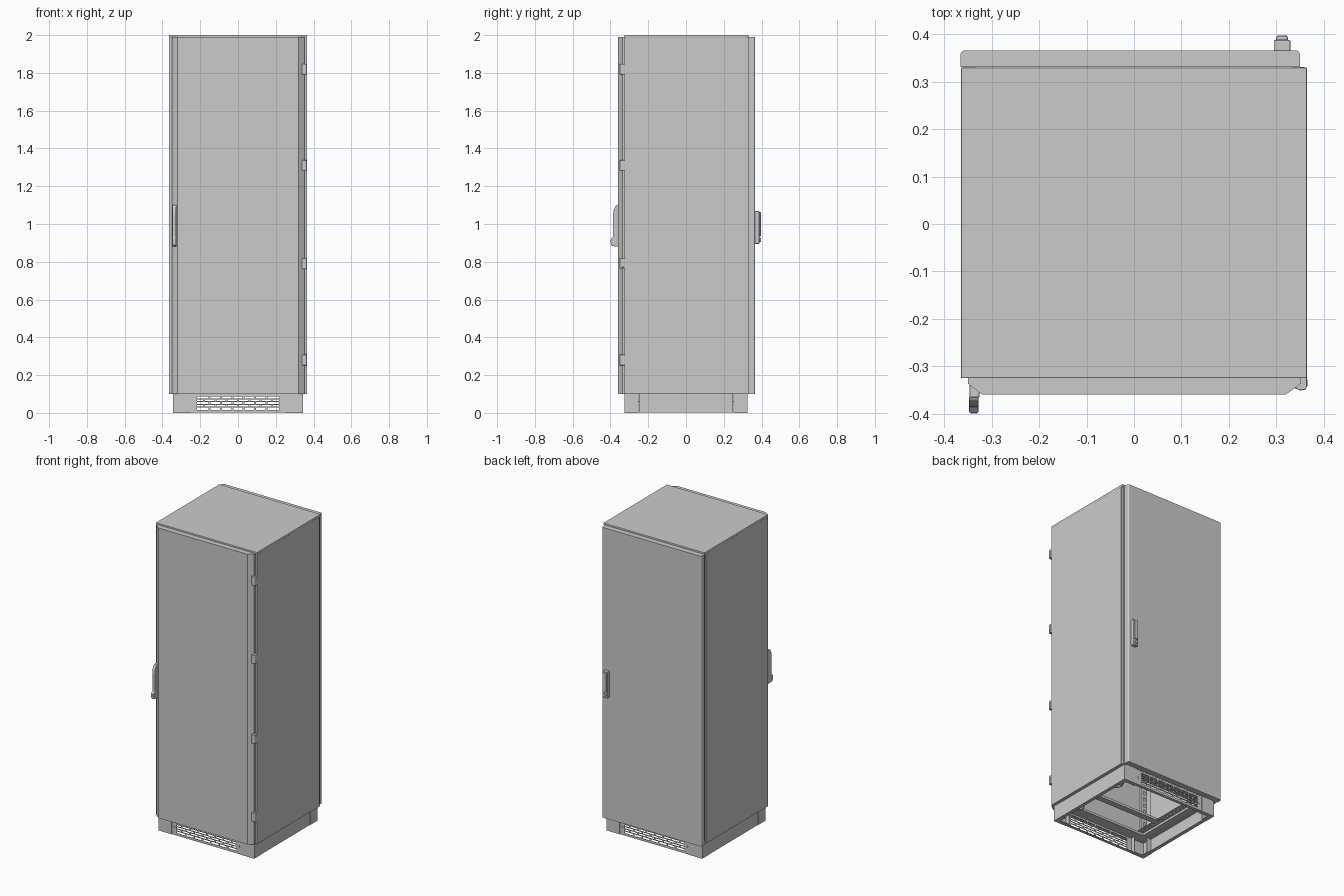
import bpy, bmesh, math
from mathutils import Vector

if "Cube" in bpy.data.objects:
    bpy.data.objects.remove(bpy.data.objects["Cube"])


def finish(name, bm, bevel=0.0, segments=2):
    bmesh.ops.recalc_face_normals(bm, faces=bm.faces)
    mesh = bpy.data.meshes.new(name)
    bm.to_mesh(mesh)
    bm.free()
    ob = bpy.data.objects.new(name, mesh)
    bpy.context.collection.objects.link(ob)
    if bevel:
        mod = ob.modifiers.new("bevel", "BEVEL")
        mod.width, mod.segments, mod.limit_method = bevel, segments, "ANGLE"
    return ob


def boxes(name, items, bevel=0.0):
    """One object from boxes given as (x0, x1, y0, y1, z0, z1)."""
    bm = bmesh.new()
    for b in items:
        lo = Vector([min(b[i], b[i + 1]) for i in (0, 2, 4)])
        hi = Vector([max(b[i], b[i + 1]) for i in (0, 2, 4)])
        for v in bmesh.ops.create_cube(bm, size=1)["verts"]:
            v.co = (lo + hi) / 2 + Vector(a * s for a, s in zip(v.co, hi - lo))
    return finish(name, bm, bevel)


def prism(name, pts, axis, lo, hi, bevel=0.0):
    """Extrude a closed profile: axis 'x' takes (y, z), axis 'z' takes (x, y)."""
    bm = bmesh.new()
    put = (lambda p, t: (t, *p)) if axis == "x" else (lambda p, t: (*p, t))
    face = bm.faces.new([bm.verts.new(put(p, lo)) for p in pts])
    out = bmesh.ops.extrude_face_region(bm, geom=[face])["geom"]
    move = Vector(put((0, 0), hi - lo))
    bmesh.ops.translate(bm, vec=move, verts=[g for g in out if isinstance(g, bmesh.types.BMVert)])
    return finish(name, bm, bevel)


def disc_y(name, x, z, y0, y1, r):
    pts = [(math.cos(a * math.tau / 16) * r, math.sin(a * math.tau / 16) * r) for a in range(16)]
    bm = bmesh.new()
    ring = [[bm.verts.new((x + px, y, z + pz)) for px, pz in pts] for y in (y0, y1)]
    for r_ in ring:
        bm.faces.new(r_)
    for i in range(16):
        j = (i + 1) % 16
        bm.faces.new((ring[0][i], ring[0][j], ring[1][j], ring[1][i]))
    return finish(name, bm)


# ---- cabinet shell: hollow, open at the bottom ----
boxes("roof", [(-.365, .365, -.325, .33, 1.985, 2.0)], .002)
for s, side in ((-1, "left"), (1, "right")):
    boxes(f"{side}_side_panel", [(s * .365, s * .357, -.325, .317, .1, 1.986)], .0015)
    boxes(f"{side}_rear_channel", [(s * .36, s * .335, .31, .331, .1, 1.986)])
    boxes(f"{side}_front_flange", [(s * .36, s * .32, -.324, -.31, .1, 1.986)])
boxes("floor_frame", [
    (-.362, -.28, -.324, .325, .1, .115), (.28, .362, -.324, .325, .1, .115),
    (-.28, .28, -.324, -.25, .1, .115), (-.28, .28, .25, .325, .1, .115)])

# ---- doors ----
prism("front_door", [(-.35, -.325), (-.35, -.337), (-.32, -.36), (.32, -.36),
                     (.352, -.337), (.352, -.325)], "z", .1, 1.99)
r = .009
corner = [(math.sin(a * math.pi / 8) * r, math.cos(a * math.pi / 8) * r) for a in range(5)]
back_pts = [(-.366, .331), (.35, .331)]
back_pts += [(.35 - r + x, .366 - r + y) for x, y in reversed(corner)]
back_pts += [(-.366 + r - x, .366 - r + y) for x, y in corner]
prism("back_door", back_pts, "z", .1, 1.99)

# ---- hinges on the front door ----
for i, z in enumerate((.28, .79, 1.31, 1.82)):
    prism(f"hinge_{i + 1}", [(.336, -.345), (.350, -.351), (.361, -.350), (.365, -.344),
                             (.365, -.322), (.346, -.322)], "z", z - .028, z + .028, .0025)
    boxes(f"hinge_cap_{i + 1}", [(.36, .3665, -.342, -.328, z - .019, z + .019)], .001)

# ---- front handle: mounting plate, lever and lock ----
boxes("front_handle_plate", [(-.347, -.326, -.366, -.335, .88, 1.10)], .002)
prism("front_handle_lever", [(-.365, .88), (-.394, .885), (-.398, .892), (-.398, .922),
                             (-.386, .934), (-.386, 1.05), (-.382, 1.075), (-.372, 1.097),
                             (-.365, 1.10)], "x", -.348, -.328, .0025)
disc_y("front_lock", -.338, .908, -.4, -.39, .007)

# ---- back handle: housing, lever and lock ----
boxes("back_handle_housing", [(.295, .33, .364, .388, .895, 1.068)], .003)
boxes("back_handle_lever", [(.3, .325, .387, .396, .935, 1.063)], .003)
disc_y("back_lock", .3125, .915, .38, .398, .010)

# ---- plinth: corner pieces and plain side panels ----
t = .004
for sx, a in ((-1, "left"), (1, "right")):
    for sy, b in ((-1, "front"), (1, "back")):
        X, Y = sx * .345, sy * .325
        boxes(f"plinth_corner_{b}_{a}", [
            (X, sx * .25, Y, Y - sy * t, 0, .1),
            (X, X - sx * t, Y, sy * .252, 0, .1),
            (X, sx * .25, Y, Y - sy * .025, 0, t),
            (X, X - sx * .03, Y, sy * .252, 0, t),
            (sx * .254, sx * .25, Y, Y - sy * .03, 0, .1),
            (X, X - sx * .035, sy * .256, sy * .252, 0, .1)])
    boxes(f"plinth_panel_{a}", [
        (sx * .344, sx * .34, -.25, .25, .001, .1),
        (sx * .344, sx * .322, -.25, .25, .001, .005),
        (sx * .344, sx * .322, -.25, .25, .095, .099)])

# ---- ventilated plinth panels, front and back, staggered slots ----
for sy, b in ((-1, "front"), (1, "back")):
    Y0, Y1 = sy * .324, sy * .321
    parts = [(-.249, -.216, Y0, Y1, .001, .1), (.216, .249, Y0, Y1, .001, .1),
             (-.216, .216, Y0, Y1, .001, .016), (-.216, .216, Y0, Y1, .088, .1),
             (-.249, .249, Y0, sy * .305, .001, .004)]
    pitch = .0144
    for row in range(5):
        z = .016 + row * pitch
        if row:
            parts.append((-.216, .216, Y0, Y1, z - .0025, z + .0025))
        start = -.18 if row % 2 else -.15
        for k in range(7):
            x = start + k * .06
            if x < .2:
                parts.append((x - .005, x + .005, Y0, Y1, z, z + pitch))
    boxes(f"plinth_grille_{b}", parts)
    for sx in (-1, 1):
        disc_y(f"grille_screw_{b}_{'left' if sx < 0 else 'right'}", sx * .234, .05,
               sy * .322, sy * .3265, .007)


# ---- inner mounting frame: perforated uprights and cross rails ----
def ladder(along, n, lo, hi, across0, across1, depth0, depth1):
    """Boxes of a strip with a row of square holes."""
    third = (across1 - across0) / 3
    spans = [(lo, hi, across0, across0 + third), (lo, hi, across1 - third, across1)]
    step = (hi - lo) / n
    spans += [(lo + k * step, lo + (k + .5) * step, across0 + third, across1 - third) for k in range(n)]
    if along == "z":
        return [(c, d, depth0, depth1, a, b) for a, b, c, d in spans]
    return [(depth0, depth1, a, b, c, d) if along == "y_side" else
            (c, d, a, b, depth0, depth1) for a, b, c, d in spans]


for sx, a in ((-1, "left"), (1, "right")):
    for sy, b in ((-1, "front"), (1, "back")):
        xs = sorted((sx * .235, sx * .275))
        Y = sy * .21
        boxes(f"rack_upright_{b}_{a}", ladder("z", 44, .12, 1.96, *xs, Y, Y + sy * .003)
              + [(sx * .272, sx * .275, Y, Y - sy * .04, .12, 1.96)])
    xs = sorted((sx * .24, sx * .285))
    boxes(f"floor_rail_{a}", ladder("y", 16, -.25, .25, *xs, .116, .12)
          + [(sx * .282, sx * .285, -.25, .25, .116, .145)])
    boxes(f"roof_rail_{a}", [(sx * .24, sx * .357, y - .02, y + .02, 1.95, 1.985) for y in (-.2, .2)])
boxes("floor_cross_rail", [(-.28, .28, -.12, -.08, .115, .13)])

# ---- earthing wires inside the plinth ----
for sy, b in ((-1, "front"), (1, "back")):
    cu = bpy.data.curves.new(f"earth_wire_{b}", "CURVE")
    cu.dimensions, cu.bevel_depth, cu.bevel_resolution = "3D", .003, 2
    sp = cu.splines.new("BEZIER")
    path = [(.33, sy * .1, .06), (.25, sy * .17, .05), (.27, sy * .25, .06), (.235, sy * .318, .055)]
    sp.bezier_points.add(len(path) - 1)
    for p, co in zip(sp.bezier_points, path):
        p.co = co
        p.handle_left_type = p.handle_right_type = "AUTO"
    bpy.context.collection.objects.link(bpy.data.objects.new(f"earth_wire_{b}", cu))
